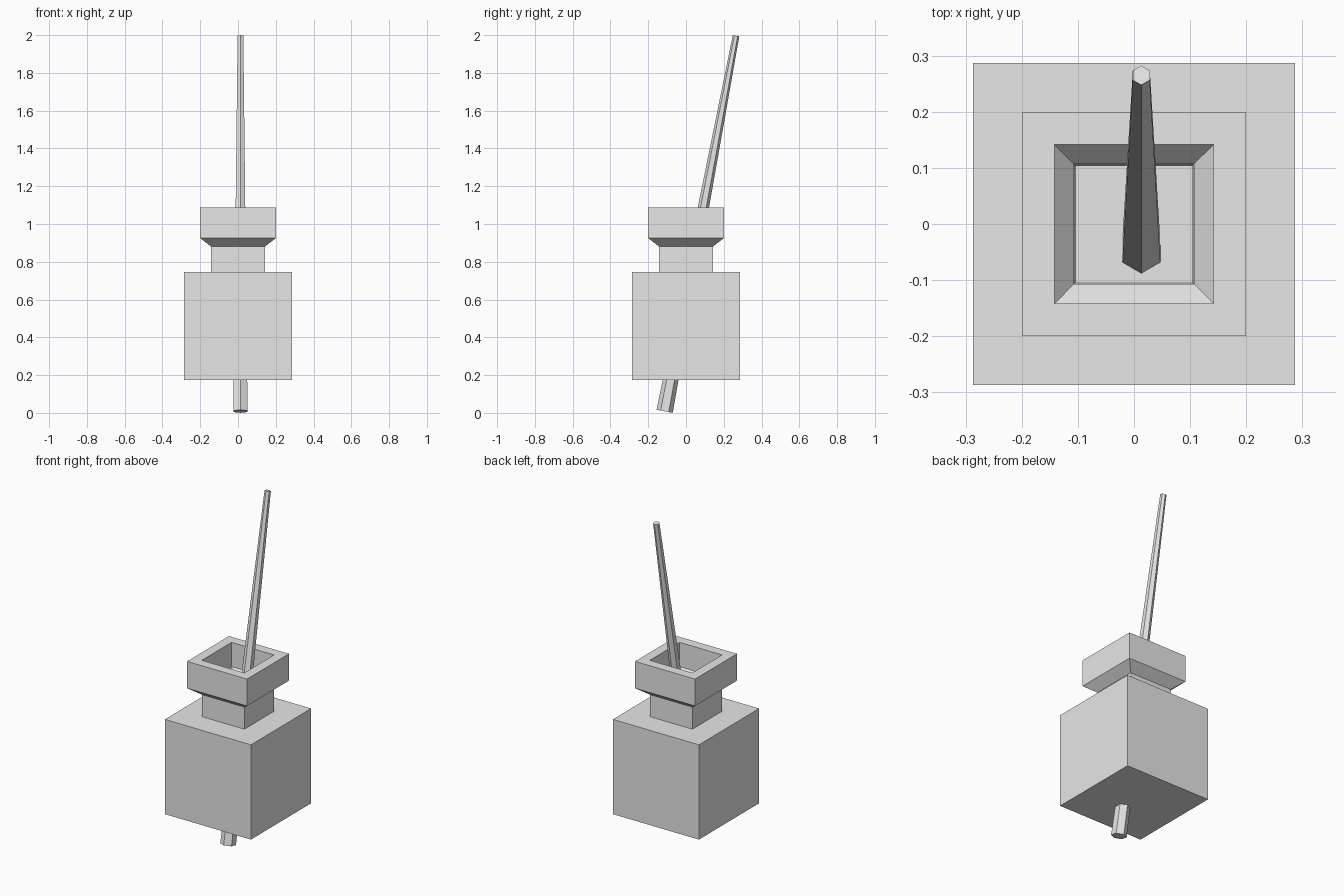
import bpy, bmesh, math
from mathutils import Vector

if "Cube" in bpy.data.objects:
    bpy.data.objects.remove(bpy.data.objects["Cube"])

grey = bpy.data.materials.new("plain_grey")
grey.diffuse_color = (0.8, 0.8, 0.8, 1)
grey.use_nodes = True
grey.node_tree.nodes["Principled BSDF"].inputs["Base Color"].default_value = grey.diffuse_color


def lathe(name, profile, sides, start):
    """Stack regular rings of (radius, height) into a closed flat-faced solid."""
    bm = bmesh.new()
    rings = []
    for r, z in profile:
        ring = []
        for i in range(sides):
            a = start + i * 2 * math.pi / sides
            ring.append(bm.verts.new((r * math.cos(a), r * math.sin(a), z)))
        rings.append(ring)
    for low, high in zip(rings, rings[1:]):
        for i in range(sides):
            j = (i + 1) % sides
            bm.faces.new((low[i], low[j], high[j], high[i]))
    bm.faces.new(rings[0][::-1])
    bm.faces.new(rings[-1])
    bmesh.ops.recalc_face_normals(bm, faces=bm.faces)
    mesh = bpy.data.meshes.new(name)
    bm.to_mesh(mesh)
    bm.free()
    mesh.materials.append(grey)
    obj = bpy.data.objects.new(name, mesh)
    bpy.context.collection.objects.link(obj)
    return obj


# square bottle: body, neck, flared head, then down the inside to the floor
half_widths = [(0.287, 0.175), (0.287, 0.747), (0.142, 0.747), (0.142, 0.88),
               (0.2, 0.925), (0.2, 1.087), (0.142, 1.087), (0.142, 0.94),
               (0.107, 0.90), (0.103, 0.35)]
lathe("bottle", [(w * math.sqrt(2), z) for w, z in half_widths], 4, math.pi / 4)

# tapered six-sided rod leaning back through the bottle
foot = Vector((0.013, -0.113, 0.0085))
tip = Vector((0.013, 0.265, 1.997))
axis = tip - foot
rod = lathe("rod", [(0.0435, 0), (0.0175, axis.length)], 6, math.pi / 2)
rod.location = foot
rod.rotation_euler = (-math.atan2(axis.y, axis.z), 0, 0)
